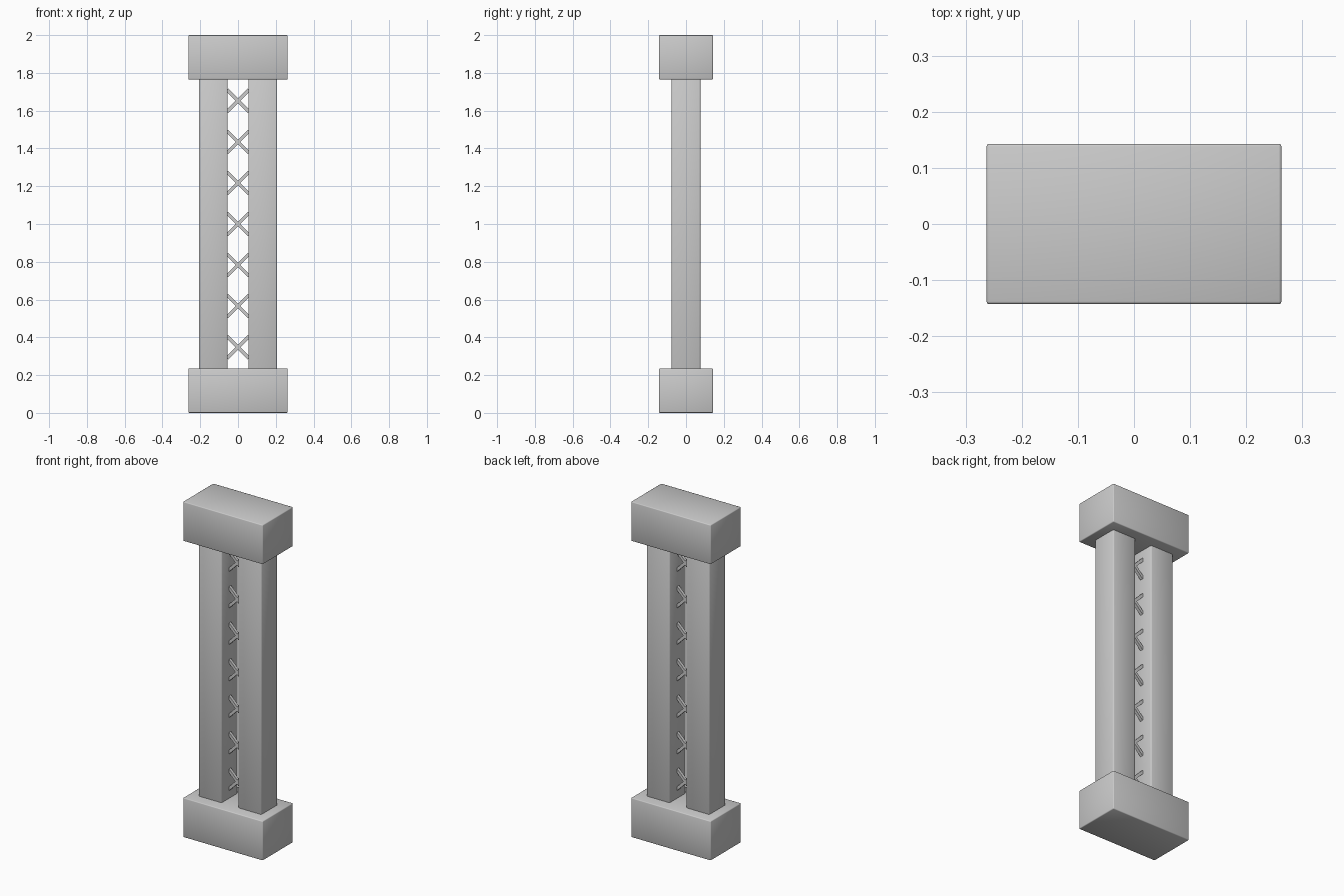
import bpy
import math

if "Cube" in bpy.data.objects:
    bpy.data.objects.remove(bpy.data.objects["Cube"], do_unlink=True)

# Single grey material
grey = bpy.data.materials.new("stone_grey")
grey.use_nodes = True
COLOUR = (0.6, 0.6, 0.6, 1)
grey.diffuse_color = COLOUR
grey.node_tree.nodes["Principled BSDF"].inputs["Base Color"].default_value = COLOUR


def block(name, centre, size, bevel=0.0, tilt=0.0):
    """Box with optional soft rounded edges, tilted about the y axis."""
    bpy.ops.mesh.primitive_cube_add(size=1, location=centre)
    ob = bpy.context.object
    ob.name = name
    ob.scale = size
    bpy.ops.object.transform_apply(location=False, rotation=False, scale=True)
    ob.rotation_euler.y = tilt
    ob.data.materials.append(grey)
    if bevel:
        mod = ob.modifiers.new("soft_edges", "BEVEL")
        mod.width = bevel
        mod.segments = 2
        bpy.ops.object.shade_smooth()
    return ob


# Base and cap
END_H = 0.235
block("base", (0, 0, END_H / 2), (0.526, 0.286, END_H), 0.005)
block("cap", (0, 0, 2 - END_H / 2), (0.526, 0.286, END_H), 0.005)

# Twin columns
for side, x in (("left", 0.131), ("right", -0.131)):
    block(side + "_column", (x, 0, 1), (0.153, 0.153, 1.56), 0.007)

# Crossed braces between the columns
for i in range(7):
    z = 1 + (i - 3) * 0.2175
    for label, tilt in (("rising", -math.pi / 4), ("falling", math.pi / 4)):
        block(f"{label}_brace_{i + 1}", (0, 0, z), (0.165, 0.018, 0.017), tilt=tilt)
